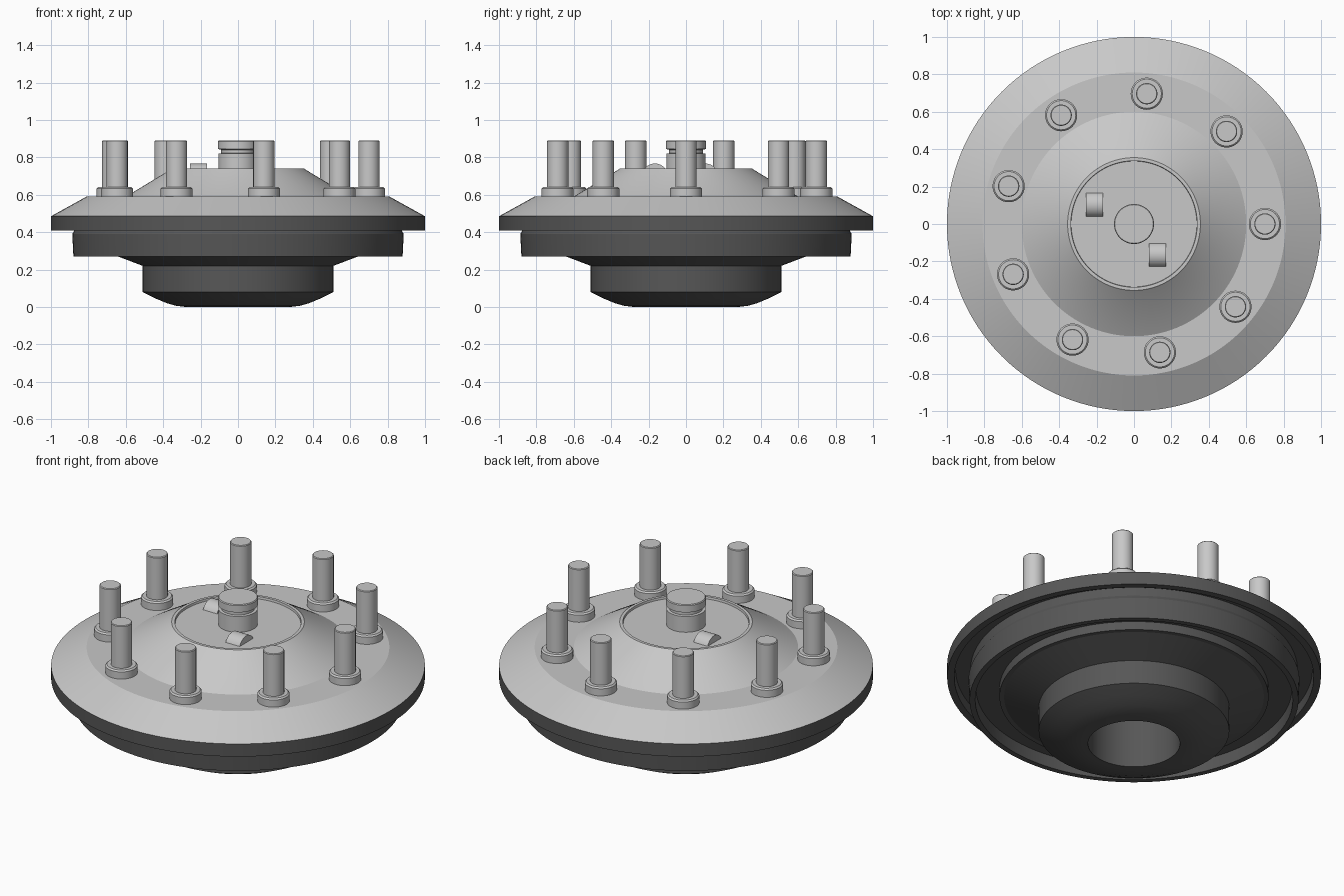
import bpy, bmesh, math

if "Cube" in bpy.data.objects:
    bpy.data.objects.remove(bpy.data.objects["Cube"])


def material(name, v):
    m = bpy.data.materials.new(name)
    m.diffuse_color = (v, v, v, 1)
    m.use_nodes = True
    m.node_tree.nodes["Principled BSDF"].inputs["Base Color"].default_value = m.diffuse_color
    return m


LIGHT = material("light grey", 0.58)
DARK = material("dark grey", 0.095)


def finish(name, bm, mat):
    bmesh.ops.recalc_face_normals(bm, faces=bm.faces)
    me = bpy.data.meshes.new(name)
    bm.to_mesh(me)
    bm.free()
    me.materials.append(mat)
    ob = bpy.data.objects.new(name, me)
    bpy.context.collection.objects.link(ob)
    bpy.ops.object.select_all(action='DESELECT')
    ob.select_set(True)
    bpy.context.view_layer.objects.active = ob
    bpy.ops.object.shade_smooth_by_angle(angle=math.radians(18))
    return ob


def lathe(name, profile, mat, segs=128, at=(0, 0)):
    """Revolve (radius, z) points about a vertical axis."""
    bm = bmesh.new()
    vs = [bm.verts.new((r, 0, z)) for r, z in profile]
    es = [bm.edges.new(p) for p in zip(vs, vs[1:])]
    bmesh.ops.spin(bm, geom=vs + es, cent=(0, 0, 0), axis=(0, 0, 1),
                   angle=math.tau, steps=segs, use_merge=True)
    bmesh.ops.remove_doubles(bm, verts=bm.verts, dist=1e-5)
    ob = finish(name, bm, mat)
    ob.location = (at[0], at[1], 0)
    return ob


# Light upper shell: sloped rim, flat bolt ring, cone and recessed centre
lathe("upper_shell", [
    (1.0, 0.485), (0.81, 0.59), (0.60, 0.59), (0.36, 0.735), (0.355, 0.74),
    (0.338, 0.74), (0.336, 0.727), (0, 0.727)], LIGHT)

# Dark lower body: rim skirt, stepped drum, groove, hub and deep bore
lathe("lower_body", [
    (1.0, 0.485), (1.0, 0.41), (0.962, 0.41), (0.955, 0.46), (0.875, 0.46),
    (0.875, 0.41), (0.886, 0.39), (0.88, 0.27), (0.85, 0.27), (0.845, 0.34),
    (0.72, 0.34), (0.72, 0.29), (0.695, 0.29), (0.51, 0.22), (0.51, 0.08),
    (0.44, 0.045), (0.38, 0.02), (0.33, 0.006), (0.28, 0.0), (0.246, 0.0),
    (0.246, 0.40), (0, 0.40)], DARK)

# Central grooved knob
lathe("centre_knob", [
    (0, 0.72), (0.105, 0.72), (0.105, 0.82), (0.09, 0.822), (0.09, 0.84),
    (0.107, 0.845), (0.107, 0.885), (0.103, 0.89), (0, 0.89)], LIGHT, 64)

# Nine collared studs: one wide gap, the rest evenly spaced
for i in range(9):
    a = math.radians(0 if i == 0 else 45 + 39.4 * (i - 1))
    lathe(f"stud_{i + 1}", [
        (0, 0.58), (0.086, 0.58), (0.086, 0.632), (0.078, 0.64), (0.057, 0.64),
        (0.057, 0.886), (0.053, 0.89), (0, 0.89)], LIGHT, 40,
        (0.70 * math.cos(a), 0.70 * math.sin(a)))

# Two half-round tabs, lying along x
for name, x, y in (("tab_left", -0.211, 0.103), ("tab_right", 0.125, -0.166)):
    bm = bmesh.new()
    n = 24
    arc = [(y + 0.069 * math.cos(math.pi * k / n),
            0.698 + 0.069 * math.sin(math.pi * k / n)) for k in range(n + 1)]
    face = bm.faces.new([bm.verts.new((x - 0.046, p, q)) for p, q in arc])
    ext = bmesh.ops.extrude_face_region(bm, geom=[face], use_keep_orig=True)
    bmesh.ops.translate(bm, vec=(0.092, 0, 0), verts=[
        g for g in ext["geom"] if isinstance(g, bmesh.types.BMVert)])
    finish(name, bm, LIGHT)
